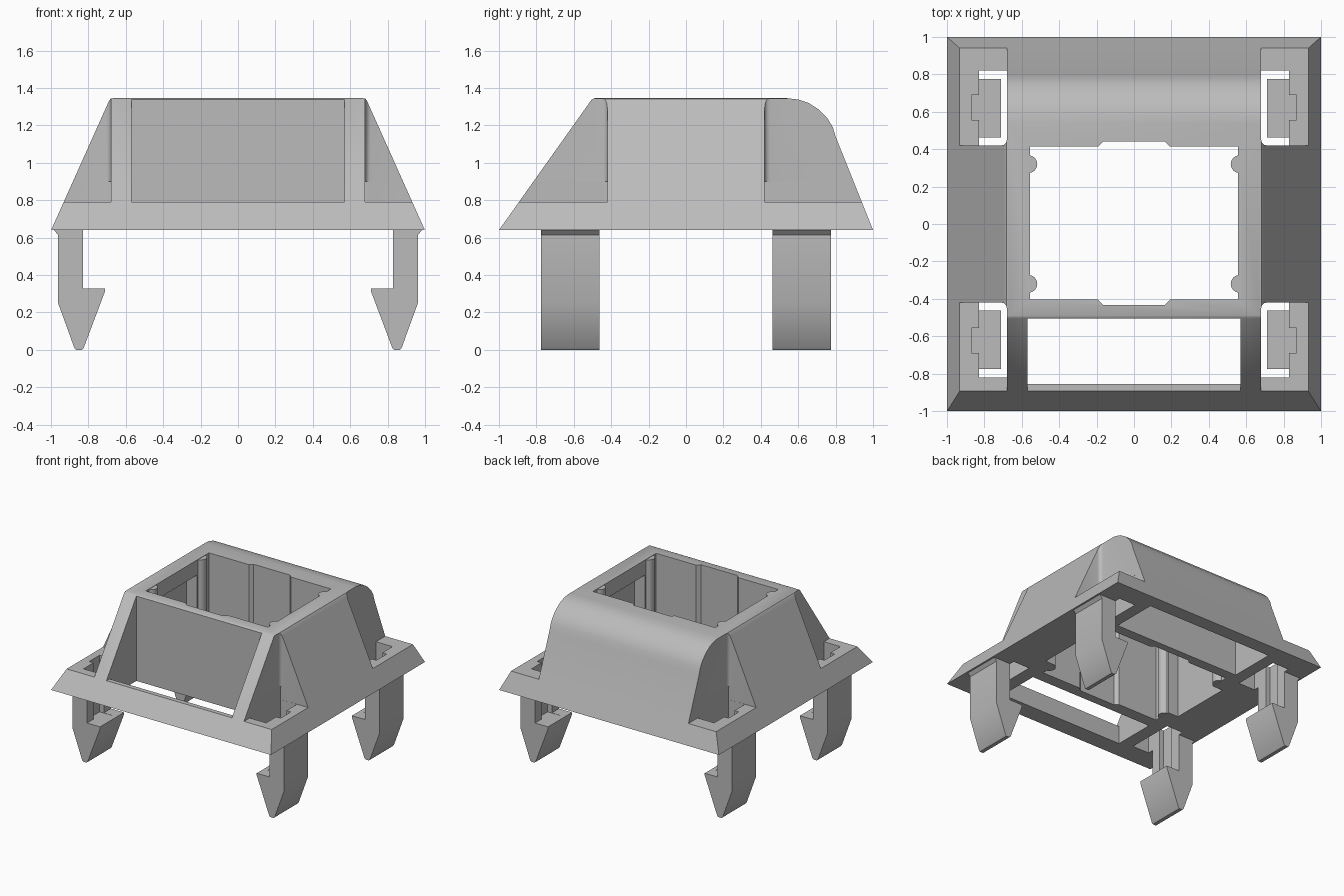
import bpy, bmesh, math
from mathutils import Vector

cube = bpy.data.objects.get("Cube")
if cube:
    bpy.data.objects.remove(cube, do_unlink=True)

grey = bpy.data.materials.new("plain_grey")
grey.use_nodes = True
grey.diffuse_color = (0.5, 0.5, 0.5, 1)
grey.node_tree.nodes["Principled BSDF"].inputs["Base Color"].default_value = (0.5, 0.5, 0.5, 1)


def prism(name, pts, axis, lo, hi, round_by=0):
    """Extrude a 2D profile along an axis, optionally rounding the long edges."""
    place = {"x": lambda a, b, t: (t, a, b),
             "y": lambda a, b, t: (a, t, b),
             "z": lambda a, b, t: (a, b, t)}[axis]
    bm = bmesh.new()
    face = bm.faces.new([bm.verts.new(place(a, b, lo)) for a, b in pts])
    ext = bmesh.ops.extrude_face_region(bm, geom=[face])["geom"]
    step = Vector(place(0, 0, hi - lo))
    bmesh.ops.translate(bm, vec=step, verts=[v for v in ext if isinstance(v, bmesh.types.BMVert)])
    if round_by:
        k = "xyz".index(axis)
        long_edges = [e for e in bm.edges if abs(e.verts[0].co[k] - e.verts[1].co[k]) > 1e-4]
        bmesh.ops.bevel(bm, geom=long_edges, offset=round_by, segments=4,
                        profile=0.5, affect="EDGES")
    bmesh.ops.recalc_face_normals(bm, faces=bm.faces)
    mesh = bpy.data.meshes.new(name)
    bm.to_mesh(mesh)
    bm.free()
    mesh.materials.append(grey)
    obj = bpy.data.objects.new(name, mesh)
    bpy.context.collection.objects.link(obj)
    return obj


def rect(a0, a1, b0, b1):
    return [(a0, b0), (a1, b0), (a1, b1), (a0, b1)]


def mirror(pts, sx=1, sy=1):
    return [(a * sx, b * sy) for a, b in pts]


def combine(obj, tool, operation="DIFFERENCE"):
    mod = obj.modifiers.new("combine", "BOOLEAN")
    mod.operation, mod.solver, mod.object = operation, "EXACT", tool
    bpy.context.view_layer.objects.active = obj
    bpy.ops.object.modifier_apply(modifier=mod.name)
    bpy.data.objects.remove(tool, do_unlink=True)


def smooth(obj):
    bpy.ops.object.select_all(action="DESELECT")
    obj.select_set(True)
    bpy.context.view_layer.objects.active = obj
    bpy.ops.object.shade_smooth_by_angle(angle=math.radians(30))


CORNERS = [(sx, sy) for sx in (1, -1) for sy in (1, -1)]
BASE, LEDGE, TOP = 0.64, 0.79, 1.345

# Housing: side profile with a rounded back, trimmed to sloping sides
back_curve = [(0.8, 1.14), (0.785, 1.19), (0.755, 1.24), (0.71, 1.285),
              (0.655, 1.32), (0.6, 1.338), (0.54, TOP)]
housing = prism("housing", [(-1, BASE), (1, BASE)] + back_curve
                + [(-0.49, TOP), (-0.505, 1.337)], "x", -1.1, 1.1)
half = [(1.044, 0.54), (0.69, 1.33), (0.682, 1.342), (0.66, TOP + 0.002)]
combine(housing, prism("sides", half + mirror(half[::-1], -1), "y", -1.5, 1.5), "INTERSECT")

# Corner recesses with slots for the clips
slot = [(0.679, 0.421), (0.83, 0.421), (0.83, 0.555), (0.87, 0.555),
        (0.87, 0.69), (0.83, 0.69), (0.83, 0.82), (0.679, 0.82)]
for sx, sy in CORNERS:
    combine(housing, prism("recess", mirror(rect(0.68, 1.3, 0.42, 1.3), sx, sy),
                           "z", LEDGE, 1.6, 0.03))
    combine(housing, prism("slot", mirror(slot, sx, sy), "z", 0.5, 0.9))

# Central shaft with shallow chamfered channels front and back
combine(housing, prism("shaft", rect(-0.555, 0.555, -0.405, 0.415), "z", 0.5, 1.6))
for edge, out in ((0.44, 1), (-0.432, -1)):
    channel = [(-0.165, edge), (0.165, edge), (0.225, edge - out * 0.06), (-0.225, edge - out * 0.06)]
    combine(housing, prism("channel", channel, "z", 0.5, 1.6))

# Hidden recesses in the shaft's side walls
for sx in (1, -1):
    combine(housing, prism("side_recess", mirror(rect(0.5, 0.65, -0.26, 0.26), sx), "z", 0.5, 1.22))

# Front window, open below behind the front bar
window = [(-0.505, 0.5), (-0.505, 1.6), (-1.3, 1.6), (-1.3, LEDGE), (-0.855, LEDGE), (-0.855, 0.5)]
combine(housing, prism("window", window, "x", -0.57, 0.57))

# Hollow under the rounded back
hollow = [(0.5, 0.5), (0.93, 0.5), (0.72, 1.13), (0.68, 1.2), (0.6, 1.25), (0.5, 1.26)]
combine(housing, prism("hollow", hollow, "x", -0.58, 0.58))
smooth(housing)

# Rounded guide ribs in the shaft
for i, (sx, sy) in enumerate(CORNERS):
    circle = [(sx * 0.565 + 0.048 * math.cos(t * math.pi / 8),
               sy * 0.32 + 0.048 * math.sin(t * math.pi / 8)) for t in range(16)]
    smooth(prism(f"guide_rib_{i + 1}", circle, "z", BASE + 0.001, TOP - 0.003))

# Hooked clip legs with a groove on the inner face
clip = [(0.83, 0.66), (0.83, 0.327), (0.712, 0.327), (0.712, 0.31), (0.825, 0.01), (0.835, 0),
        (0.865, 0), (0.875, 0.01), (0.962, 0.25), (0.962, 0.615), (0.985, BASE), (0.985, 0.66)]
for sx, sy in CORNERS:
    name = ("front" if sy < 0 else "back") + ("_left" if sx > 0 else "_right") + "_clip"
    leg = prism(name, mirror(clip, sx), "y", *sorted((sy * 0.463, sy * 0.774)))
    combine(leg, prism("groove", mirror(rect(0.75, 0.87, 0.555, 0.69), sx, sy), "z", 0.325, 0.8))
    smooth(leg)
